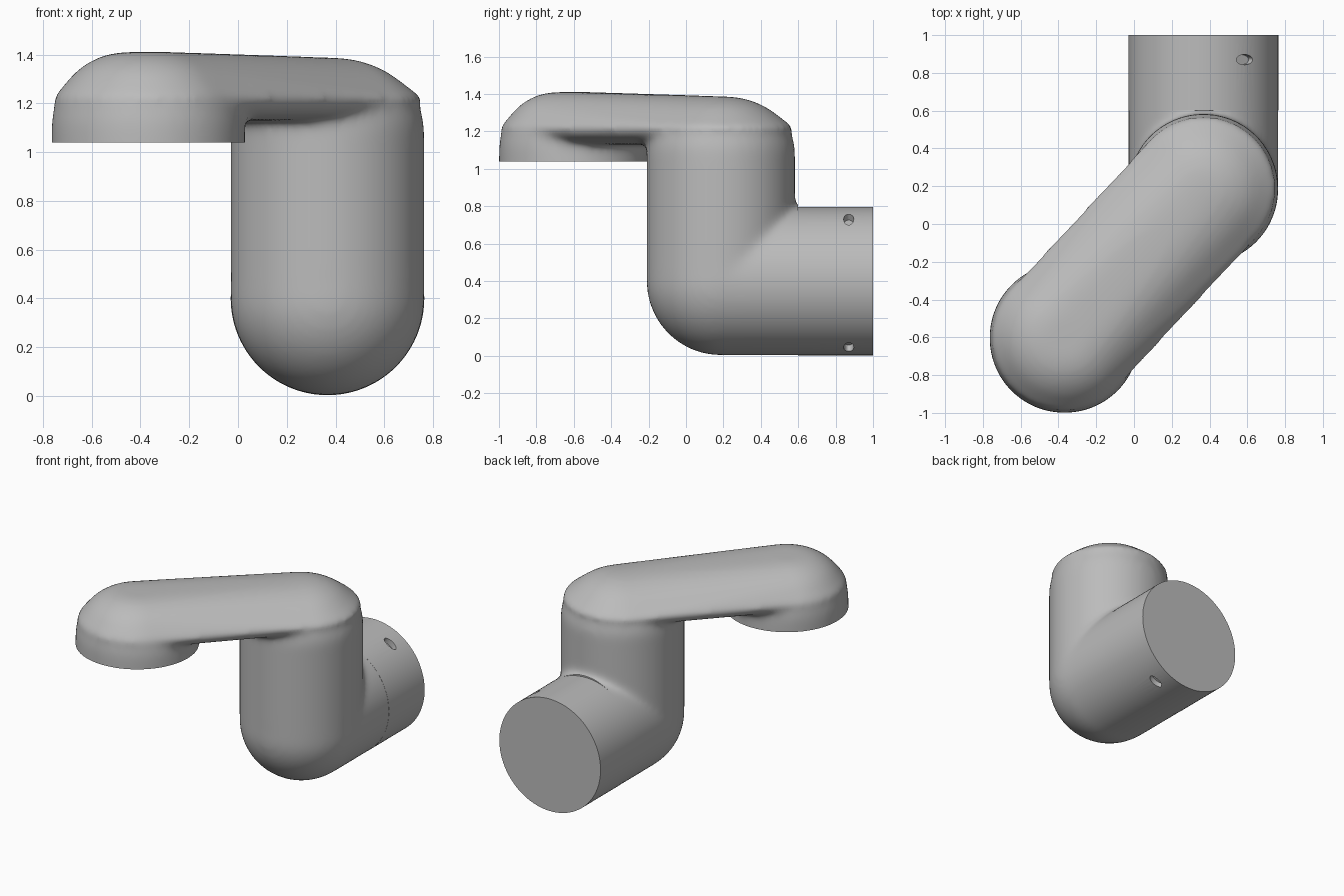
import bpy, bmesh
from math import sin, cos, pi, radians
from mathutils import Vector, Matrix

cube = bpy.data.objects.get("Cube")
if cube:
    bpy.data.objects.remove(cube)

R = 0.397                           # tube radius
COLUMN = Vector((0.367, 0.186, 0))  # column axis
SPOUT = Vector((-0.368, -0.603, 0)) # outlet axis
PIPE_Z = 0.4
SPOUT_Z = 1.04
JOINT_Y = 0.6

metal = bpy.data.materials.new("satin_grey_metal")
metal.use_nodes = True
grey = (0.5, 0.5, 0.5, 1)
metal.diffuse_color = grey
metal.node_tree.nodes["Principled BSDF"].inputs["Base Color"].default_value = grey


def rings(centre, profile, n=96):
    """Points of a turned shape around a vertical axis."""
    return [centre + Vector((r * cos(2 * pi * i / n), r * sin(2 * pi * i / n), z))
            for r, z in profile for i in range(n)]


def arc(r_flat, rx, z0, rz, steps=12):
    """Quarter-ellipse shoulder from the wall up to the top."""
    return [(r_flat + rx * cos(pi / 2 * i / steps), z0 + rz * sin(pi / 2 * i / steps))
            for i in range(steps + 1)]


def add_hull(bm, points):
    verts = [bm.verts.new(p) for p in points]
    out = bmesh.ops.convex_hull(bm, input=verts)
    loose = {g for g in out["geom_interior"] + out["geom_unused"]
             if isinstance(g, bmesh.types.BMVert)}
    bmesh.ops.delete(bm, geom=[v for v in loose if v.is_valid], context='VERTS')


def make_object(name, bm):
    mesh = bpy.data.meshes.new(name)
    bmesh.ops.recalc_face_normals(bm, faces=bm.faces)
    bm.to_mesh(mesh)
    bm.free()
    mesh.materials.append(metal)
    obj = bpy.data.objects.new(name, mesh)
    bpy.context.collection.objects.link(obj)
    return obj


def cylinder(name, radius, depth, matrix):
    bm = bmesh.new()
    bmesh.ops.create_cone(bm, cap_ends=True, segments=96, radius1=radius,
                          radius2=radius, depth=depth, matrix=matrix)
    return make_object(name, bm)


def apply_modifier(obj, kind, **settings):
    mod = obj.modifiers.new(kind.lower(), kind)
    for key, value in settings.items():
        setattr(mod, key, value)
    bpy.ops.object.select_all(action='DESELECT')
    bpy.context.view_layer.objects.active = obj
    obj.select_set(True)
    bpy.ops.object.modifier_apply(modifier=mod.name)


def cut(obj, cutter):
    cutter.hide_render = True
    apply_modifier(obj, 'BOOLEAN', operation='DIFFERENCE', solver='EXACT', object=cutter)
    bpy.data.objects.remove(cutter)


def finish(obj):
    bpy.ops.object.select_all(action='DESELECT')
    bpy.context.view_layer.objects.active = obj
    obj.select_set(True)
    bpy.ops.object.shade_smooth_by_angle(angle=radians(35))


# Shoulder profiles and the rounded underside of the arm
column_top = arc(0.02, R - 0.02, 1.09, 0.297)
spout_top = arc(0.09, R - 0.09, 1.1, 0.31)
underside = [(0.22, 1.13), (0.32, 1.15), (0.37, 1.18), (0.39, 1.22)]
ball = [(R * cos(a), PIPE_Z + R * sin(a))
        for a in (radians(5 * i - 90) for i in range(37))]

# Body: column, elbow, arm and outlet blended into one skin
bm = bmesh.new()
add_hull(bm, rings(COLUMN, ball[:19] + column_top))
add_hull(bm, rings(SPOUT, [(R, 0.88)] + spout_top))
add_hull(bm, rings(COLUMN, underside + [p for p in column_top if p[1] > 1.2])
         + rings(SPOUT, underside + [p for p in spout_top if p[1] > 1.2]))
turn = Matrix.Rotation(pi / 2, 3, 'X')
pipe_end = [turn @ p + Vector((COLUMN.x, 0.8, PIPE_Z)) for p in rings(Vector(), [(R, 0)])]
add_hull(bm, rings(COLUMN, ball) + pipe_end)
body = make_object("tap_body", bm)
apply_modifier(body, 'REMESH', mode='VOXEL', voxel_size=0.017)
apply_modifier(body, 'SMOOTH', factor=0.5, iterations=24)

# Trim the outlet and the joint flat
cut(body, cylinder("outlet_cutter", 0.46, 0.3,
                   Matrix.Translation(SPOUT + Vector((0, 0, SPOUT_Z - 0.15)))))
cut(body, cylinder("joint_cutter", 0.5, 0.4,
                   Matrix.Translation((COLUMN.x, JOINT_Y + 0.2, PIPE_Z))
                   @ Matrix.Rotation(pi / 2, 4, 'X')))
finish(body)

# Wall pipe with two shallow oval screw holes
pipe = cylinder("wall_pipe", R, 1 - JOINT_Y,
                Matrix.Translation((COLUMN.x, (1 + JOINT_Y) / 2, PIPE_Z))
                @ Matrix.Rotation(pi / 2, 4, 'X'))
for angle in (56.5, -63.5):
    cut(pipe, cylinder("hole_cutter", 0.027, 0.1,
                       Matrix.Translation((COLUMN.x, 0.87, PIPE_Z))
                       @ Matrix.Rotation(radians(90 - angle), 4, 'Y')
                       @ Matrix.Translation((0, 0, R + 0.01))
                       @ Matrix.Diagonal((1.9, 1, 1, 1))))
finish(pipe)
